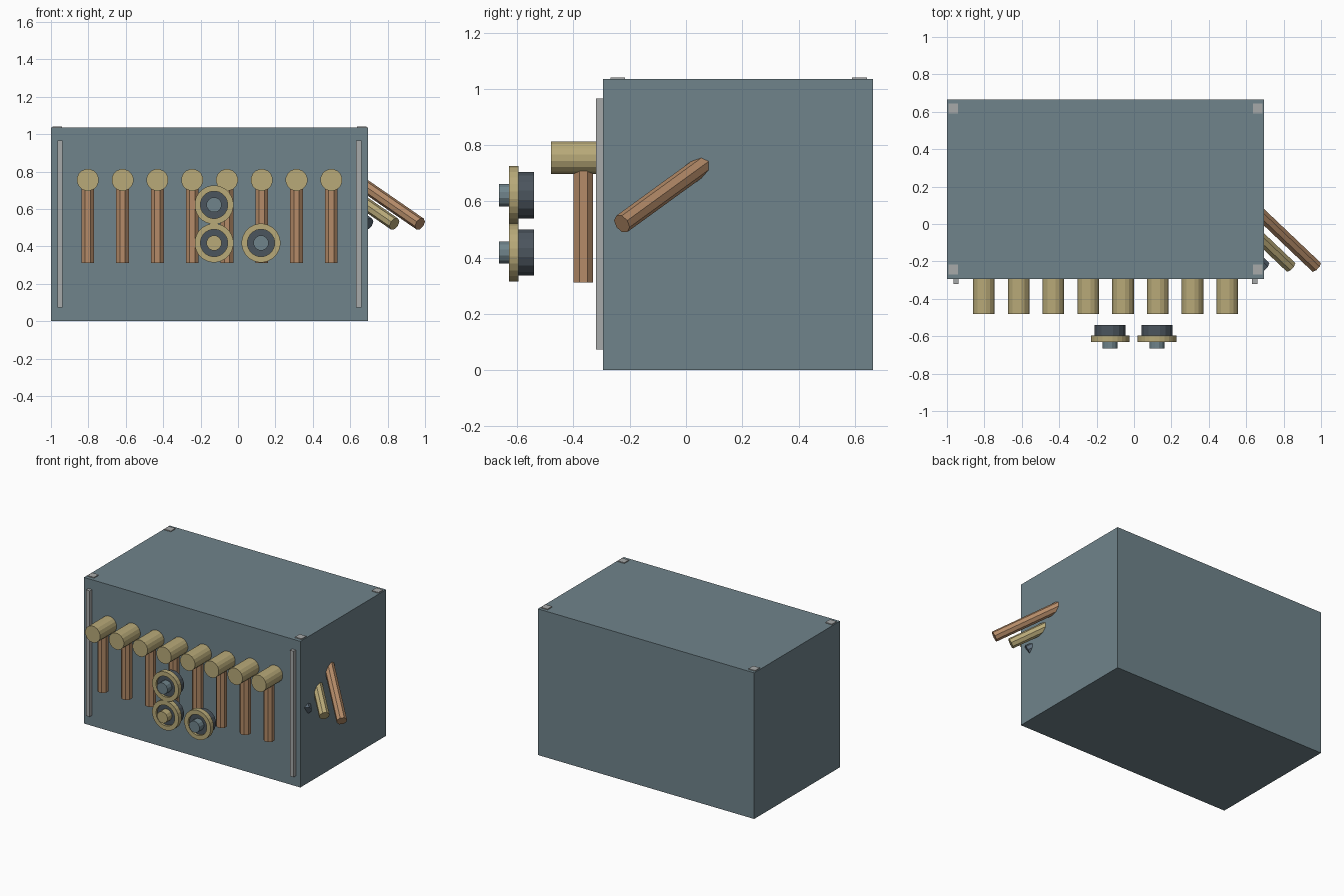
import bpy, bmesh, math
from mathutils import Vector

cube = bpy.data.objects.get("Cube")
if cube:
    bpy.data.objects.remove(cube, do_unlink=True)


def material(name, r, g, b):
    m = bpy.data.materials.new(name)
    m.use_nodes = True
    m.diffuse_color = (r, g, b, 1)
    m.node_tree.nodes["Principled BSDF"].inputs["Base Color"].default_value = (r, g, b, 1)
    return m


steel = material("blue grey", 0.16, 0.23, 0.26)
dark = material("dark slate", 0.07, 0.09, 0.11)
slate = material("slate blue", 0.11, 0.15, 0.19)
tan = material("pale brass", 0.48, 0.40, 0.19)
copper = material("copper", 0.46, 0.26, 0.14)
grey = material("light grey", 0.39, 0.40, 0.40)


def finish(bm, name, mat):
    bmesh.ops.recalc_face_normals(bm, faces=bm.faces)
    mesh = bpy.data.meshes.new(name)
    bm.to_mesh(mesh)
    bm.free()
    mesh.materials.append(mat)
    ob = bpy.data.objects.new(name, mesh)
    bpy.context.collection.objects.link(ob)
    return ob


def box(name, lo, hi, mat):
    lo, hi = Vector(lo), Vector(hi)
    bm = bmesh.new()
    bmesh.ops.create_cube(bm, size=1)
    for v in bm.verts:
        v.co = (lo + hi) / 2 + v.co * (hi - lo)
    return finish(bm, name, mat)


def rod(name, start, end, radius, sides, mat, hole=0):
    """Cylinder between two points, or a washer when a hole radius is given."""
    start, end = Vector(start), Vector(end)
    turn = (end - start).to_track_quat("Z", "Y")
    bm = bmesh.new()
    loops = []
    for p, r in ((start, radius), (end, radius), (end, hole), (start, hole)):
        if r:
            loops.append([bm.verts.new(p + turn @ Vector((
                r * math.cos(math.tau * (i + 0.5) / sides),
                r * math.sin(math.tau * (i + 0.5) / sides), 0)))
                for i in range(sides)])
    pairs = list(zip(loops, loops[1:] + loops[:1])) if hole else [loops]
    for a, b in pairs:
        for i in range(sides):
            j = (i + 1) % sides
            bm.faces.new((a[i], a[j], b[j], b[i]))
    if not hole:
        for loop in loops:
            bm.faces.new(loop)
    return finish(bm, name, mat)


# Cabinet with front rails and small corner plates
box("cabinet", (-1, -0.295, 0), (0.695, 0.665, 1.035), steel)
for side, x in (("right", -0.952), ("left", 0.646)):
    box(side + "_front_rail", (x - 0.014, -0.32, 0.073), (x + 0.014, -0.29, 0.965), grey)
for x in (-0.966, 0.661):
    for y in (-0.243, 0.617):
        box("corner_plate", (x - 0.026, y - 0.026, 1.03), (x + 0.026, y + 0.026, 1.041), grey)

# Row of horizontal drums, each with a hanging rod
for i in range(8):
    x = -0.803 + i * 0.186
    rod("drum", (x, -0.48, 0.755), (x, -0.29, 0.755), 0.059, 16, tan)
    rod("hanging_rod", (x, -0.365, 0.312), (x, -0.365, 0.71), 0.037, 8, copper)

# Dials in front: dark body, brass rim and centre knob
for x, z, knob in ((-0.128, 0.622, steel), (-0.128, 0.418, tan), (0.123, 0.418, steel)):
    rod("dial_body", (x, -0.615, z), (x, -0.54, z), 0.084, 16, dark)
    rod("dial_rim", (x, -0.63, z), (x, -0.595, z), 0.104, 24, tan, hole=0.073)
    rod("dial_knob", (x, -0.665, z), (x, -0.61, z), 0.041, 12, knob)

# Slanted levers sticking out of the left side
slant = Vector((-1, 0.95, 0.69)).normalized()
for x, mat in ((0.973, copper), (0.836, tan), (0.697, slate)):
    tip = Vector((x, -0.228, 0.52))
    rod("slanted_lever", tip, tip + slant * 0.55, 0.035, 8, mat)
